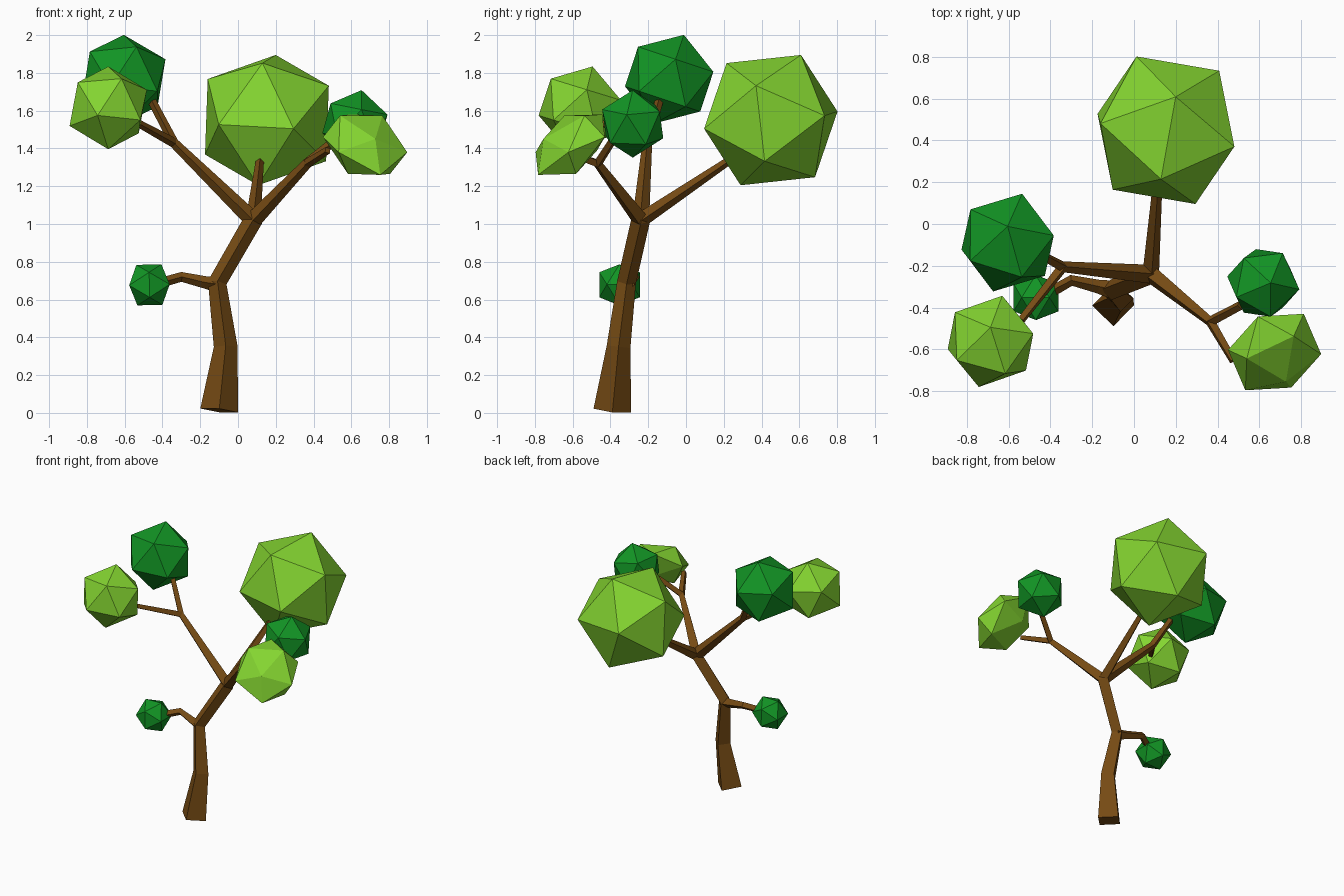
import bpy, bmesh
from mathutils import Vector as V, Matrix

if "Cube" in bpy.data.objects:
    bpy.data.objects.remove(bpy.data.objects["Cube"])


def material(name, rgb):
    m = bpy.data.materials.new(name)
    m.diffuse_color = (*rgb, 1)
    m.use_nodes = True
    m.node_tree.nodes["Principled BSDF"].inputs["Base Color"].default_value = m.diffuse_color
    return m


BARK = material("bark", (0.18, 0.07, 0.007))
LIGHT = material("light_leaves", (0.23, 0.66, 0.03))
DARK = material("dark_leaves", (0.006, 0.30, 0.018))


def finish(name, bm, mat):
    bmesh.ops.recalc_face_normals(bm, faces=bm.faces[:])
    me = bpy.data.meshes.new(name)
    bm.to_mesh(me)
    bm.free()
    me.materials.append(mat)
    bpy.context.collection.objects.link(bpy.data.objects.new(name, me))


def branch(name, path):
    """Four-sided tapered tube through (x, y, z, radius) points."""
    bm = bmesh.new()
    pts = [V(p[:3]) for p in path]
    rings = []
    for i, p in enumerate(pts):
        d = V()
        if i > 0:
            d += (p - pts[i - 1]).normalized()
        if i < len(pts) - 1:
            d += (pts[i + 1] - p).normalized()
        d.normalize()
        v = V((0, 1, 0))
        v = (v - d * v.dot(d)).normalized()
        u = v.cross(d)
        r = path[i][3]
        rings.append([bm.verts.new(p + o * r) for o in (u, v, -u, -v)])
    for a, b in zip(rings, rings[1:]):
        for k in range(4):
            bm.faces.new((a[k], a[k - 1], b[k - 1], b[k]))
    bm.faces.new(rings[0])
    bm.faces.new(rings[-1])
    finish(name, bm, BARK)


def columns(a, b, c):
    return Matrix((a, b, c)).transposed()


def leaves(name, mat, centre, a, b, c=None, r=1):
    """Icosahedron turned so corners point along a and b; c makes it a free (squashed) fit."""
    bm = bmesh.new()
    bmesh.ops.create_icosphere(bm, subdivisions=1, radius=1)
    pts = [v.co.normalized() for v in bm.verts]
    p = pts[0]
    q = next(v for v in pts if 0.3 < v.dot(p) < 0.6)
    a, b = V(a), V(b)
    if c:
        s = next(v for v in pts if 0.3 < v.dot(q) < 0.6 and v.dot(p) < -0.3)
        c = V(c)
    else:
        s = p.cross(q)
        a.normalize()
        b = (b - a * a.dot(b)).normalized() * 0.8944 + a * 0.4472
        c = a.cross(b) * r
        a, b = a * r, b * r
    m = columns(a, b, c) @ columns(p, q, s).inverted()
    for v, co in zip(bm.verts, pts):
        v.co = V(centre) + m @ co
    finish(name, bm, mat)


# trunk and branches
fork = (0.08, -0.24, 1.02)
left = (-0.34, -0.205, 1.43)
right = (0.365, -0.467, 1.32)
branch("trunk", [(-0.10, -0.39, 0.013, 0.1), (-0.065, -0.357, 0.35, 0.063),
                 (-0.11, -0.315, 0.69, 0.05), (*fork, 0.05), (0.09, -0.235, 1.06, 0.03)])
branch("low_branch", [(-0.10, -0.315, 0.68, 0.045), (-0.17, -0.30, 0.69, 0.033),
                      (-0.30, -0.27, 0.72, 0.026), (-0.37, -0.31, 0.70, 0.026), (-0.45, -0.35, 0.68, 0.022)])
branch("left_branch", [(*fork, 0.045), (*left, 0.026), (-0.46, -0.14, 1.66, 0.022)])
branch("left_twig", [(*left, 0.026), (-0.54, -0.46, 1.54, 0.02)])
branch("right_branch", [(*fork, 0.045), (*right, 0.027), (0.51, -0.39, 1.44, 0.022)])
branch("right_twig", [(*right, 0.025), (0.475, -0.655, 1.39, 0.02)])
branch("back_branch", [(*fork, 0.04), (0.115, 0.22, 1.33, 0.022)])

# foliage clumps
leaves("back_leaves", LIGHT, (0.153, 0.449, 1.55), (0.047, 0.161, 0.347), (0.332, -0.084, 0.176), r=0.383)
leaves("upper_left_leaves", DARK, (-0.605, -0.089, 1.767), (0, 0.078, 0.235), (0.221, 0.034, 0.106), r=0.247)
leaves("front_left_leaves", LIGHT, (-0.687, -0.562, 1.615), (0, 0.066, 0.215), (0.207, 0.037, 0.095), r=0.229)
leaves("upper_right_leaves", DARK, (0.619, -0.282, 1.53), (0.034, 0, 0.172), (0.172, -0.03, 0.075), r=0.182)
leaves("front_right_leaves", LIGHT, (0.673, -0.613, 1.42),
       (0.08, -0.17, -0.16), (-0.14, -0.183, -0.04), (-0.223, 0.01, 0.04))
leaves("low_leaves", DARK, (-0.469, -0.352, 0.678), (0.063, 0, 0.108), (-0.06, 0, 0.107), r=0.126)
